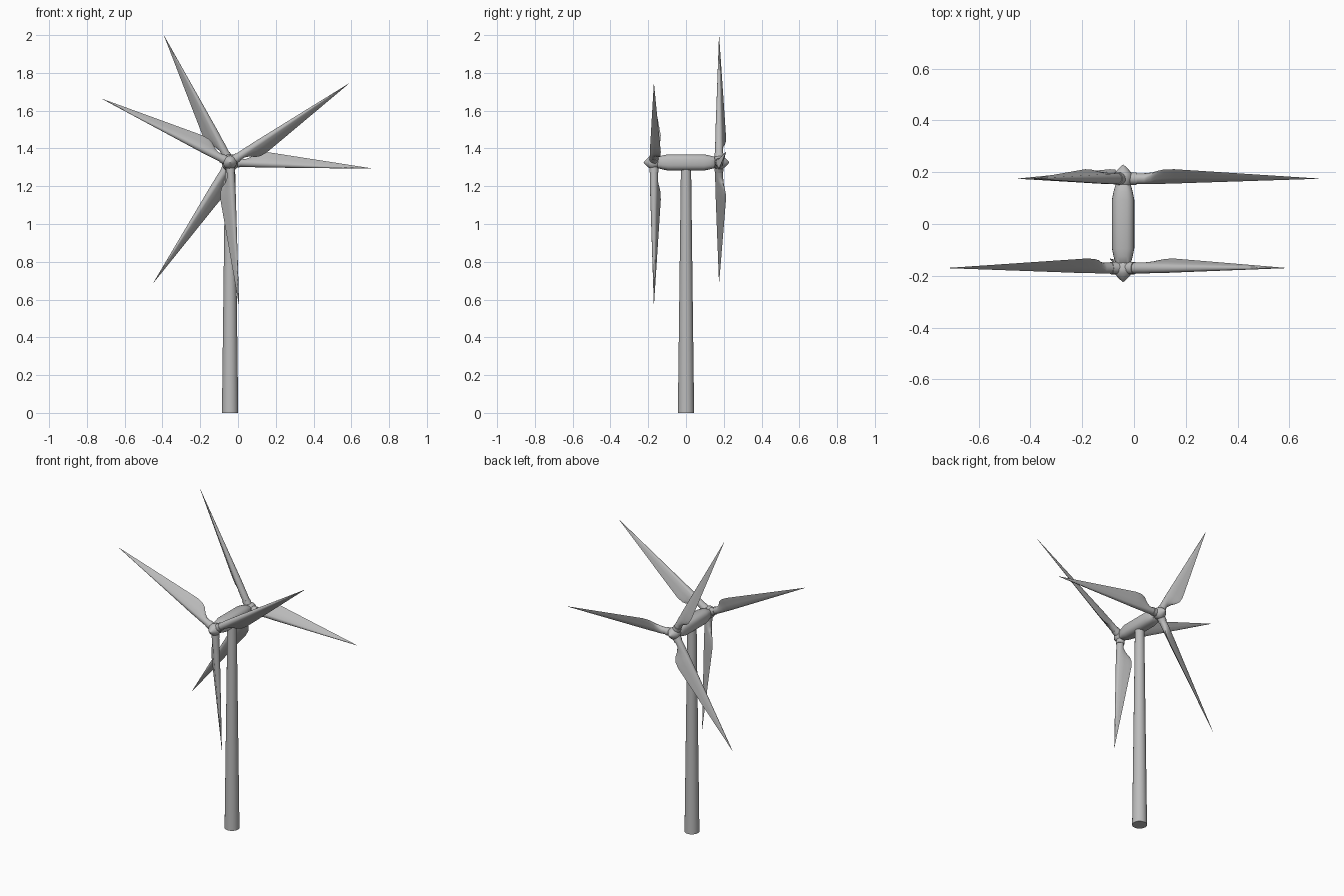
import bpy, bmesh, math
from mathutils import Vector

if "Cube" in bpy.data.objects:
    bpy.data.objects.remove(bpy.data.objects["Cube"], do_unlink=True)

AXIS_X, AXIS_Z = -0.042, 1.326

grey = bpy.data.materials.new("light grey")
grey.use_nodes = True
grey.diffuse_color = (0.5, 0.5, 0.5, 1)
grey.node_tree.nodes["Principled BSDF"].inputs["Base Color"].default_value = (0.5, 0.5, 0.5, 1)


def loft(name, rings, angle=35):
    """Skin a list of closed rings, capping both ends."""
    bm = bmesh.new()
    loops = [[bm.verts.new(p) for p in ring] for ring in rings]
    n = len(loops[0])
    for a, b in zip(loops, loops[1:]):
        for i in range(n):
            j = (i + 1) % n
            bm.faces.new((a[i], a[j], b[j], b[i]))
    bm.faces.new(loops[0])
    bm.faces.new(loops[-1])
    bmesh.ops.remove_doubles(bm, verts=bm.verts, dist=0.00005)
    bmesh.ops.recalc_face_normals(bm, faces=bm.faces)
    mesh = bpy.data.meshes.new(name)
    bm.to_mesh(mesh)
    bm.free()
    mesh.materials.append(grey)
    obj = bpy.data.objects.new(name, mesh)
    bpy.context.collection.objects.link(obj)
    bpy.ops.object.select_all(action='DESELECT')
    obj.select_set(True)
    bpy.context.view_layer.objects.active = obj
    bpy.ops.object.shade_smooth_by_angle(angle=math.radians(angle))
    return obj


def circle(n):
    return [(math.cos(math.tau * i / n), math.sin(math.tau * i / n)) for i in range(n)]


def along_y(profile, n, power=1.0):
    """Rings around the rotor axis; power below 1 squares the section."""
    def sq(v):
        return math.copysign(abs(v) ** power, v)
    return [[Vector((AXIS_X + r * sq(c), y, AXIS_Z + r * sq(s))) for c, s in circle(n)]
            for y, r in profile]


# Tower
loft("tower", [[Vector((AXIS_X + r * c, r * s, z)) for c, s in circle(24)]
               for z, r in ((0, 0.043), (1.3, 0.027))])

# Nacelle, a rounded box with tapered ends
half = [(0.155, 0.024), (0.15, 0.03), (0.125, 0.037), (0.095, 0.043)]
loft("nacelle", along_y([(-y, r) for y, r in half] + [(y, r) for y, r in half[::-1]], 24, 0.75))


def blade(name, hub_y, degrees, side):
    """One twisted blade; side tells which way the trailing edge points."""
    a = math.radians(degrees)
    out = Vector((math.cos(a), 0, math.sin(a)))
    across = Vector((math.sin(a), 0, -math.cos(a))) * side
    twist = math.radians(30)
    chord = across * math.cos(twist) + Vector((0, math.sin(twist), 0))
    thick = across * -math.sin(twist) + Vector((0, math.cos(twist), 0))
    hub = Vector((AXIS_X, hub_y, AXIS_Z))
    # distance from hub, nose radius, trailing length
    stations = [(0.0, 0.021, 0.021), (0.08, 0.021, 0.021), (0.105, 0.021, 0.036),
                (0.13, 0.02, 0.06), (0.155, 0.02, 0.071), (0.195, 0.019, 0.073),
                (0.25, 0.017, 0.066), (0.755, 0.0005, 0.001)]
    rings = []
    for r, nose, tail in stations:
        flat = min(1, (tail / nose - 1) / 2)
        ring = []
        for c, s in circle(16):
            u = c * (tail if c > 0 else nose)
            v = s * nose * (1 - 0.75 * flat * max(c, 0))
            ring.append(hub + out * r + chord * u + thick * v)
        rings.append(ring)
    loft(name, rings, 40)

    # Collar at the blade root
    loft(name + "_collar", [[hub + out * r + across * (c * w) + Vector((0, s * w, 0))
                             for c, s in circle(16)]
                            for r, w in ((0.02, 0.024), (0.052, 0.024))])


# Rotors, one at each end of the nacelle
for label, hub_y, facing, start, side in (("front", -0.17, -1, 33.6, 1),
                                          ("back", 0.175, 1, -2.5, -1)):
    spinner = [(-0.03, 0.022), (-0.02, 0.031), (0.005, 0.037), (0.02, 0.034),
               (0.037, 0.02), (0.05, 0.006), (0.054, 0.0005)]
    loft(label + "_hub", along_y([(hub_y + facing * y, r) for y, r in spinner], 16))
    for i in range(3):
        blade(f"{label}_blade_{i + 1}", hub_y, start + 120 * i, side)
